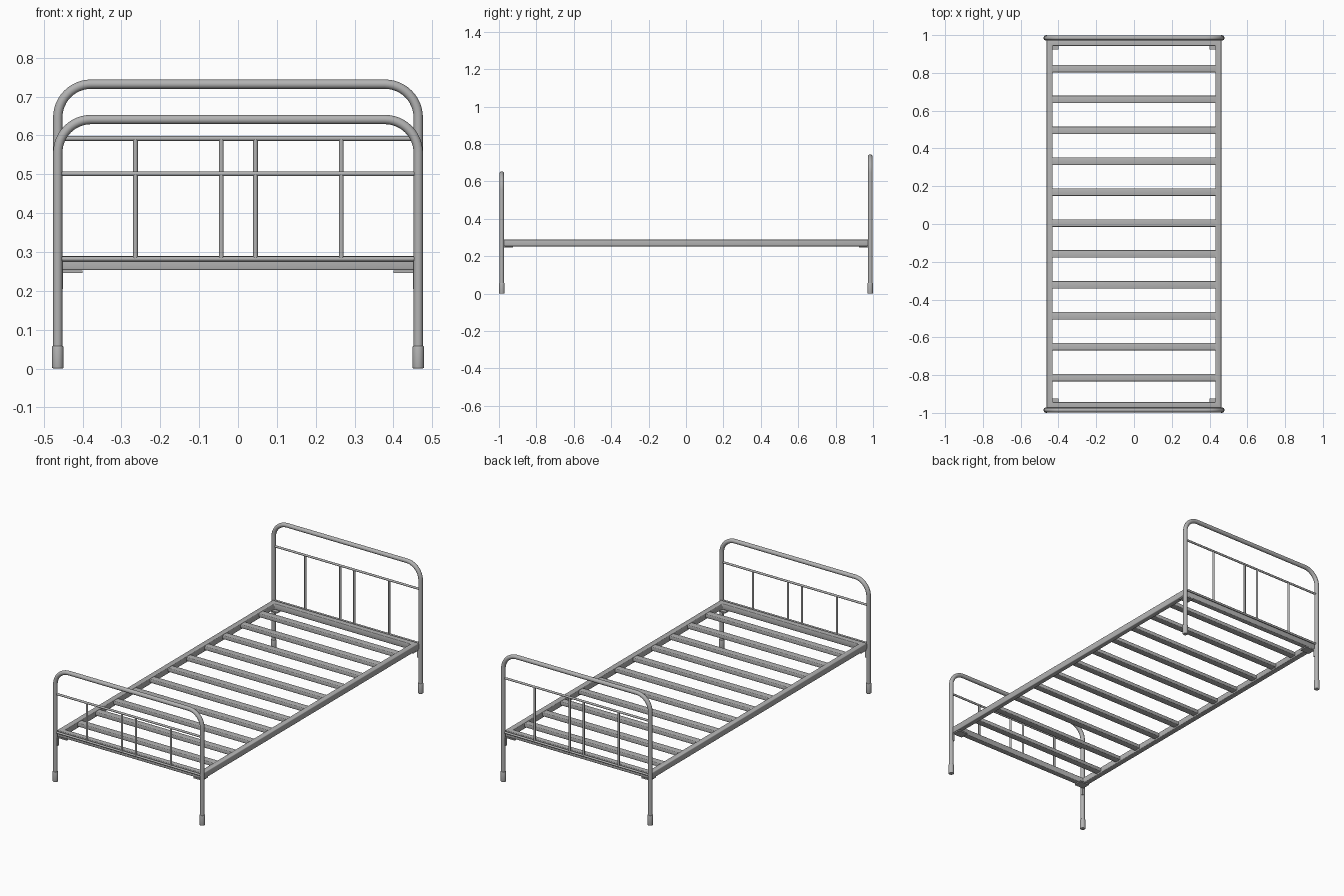
import bpy, bmesh
from math import sin, cos, pi, radians

cube = bpy.data.objects.get("Cube")
if cube:
    bpy.data.objects.remove(cube, do_unlink=True)

steel = bpy.data.materials.new("grey_steel")
steel.use_nodes = True
GREY = (0.45, 0.45, 0.45, 1)
steel.diffuse_color = GREY
steel.node_tree.nodes["Principled BSDF"].inputs["Base Color"].default_value = GREY

POST_X, POST_Y, TUBE = 0.464, 0.985, 0.012
FRAME_X, FRAME_Y, FRAME_W = 0.462, 0.974, 0.031
FRAME_LOW, FRAME_TOP = 0.253, 0.289
ROD = 0.006


def finish(obj, bevel=0, segments=3):
    """Give the part its material, rounded edges and smooth shading."""
    obj.data.materials.clear()
    obj.data.materials.append(steel)
    bpy.ops.object.select_all(action='DESELECT')
    obj.select_set(True)
    bpy.context.view_layer.objects.active = obj
    if bevel:
        mod = obj.modifiers.new("rounded_edges", 'BEVEL')
        mod.width, mod.segments = bevel, segments
        mod.limit_method = 'ANGLE'
        bpy.ops.object.modifier_apply(modifier=mod.name)
    bpy.ops.object.shade_smooth_by_angle(angle=radians(40))
    return obj


def mesh_object(name, bm):
    bmesh.ops.recalc_face_normals(bm, faces=bm.faces)
    mesh = bpy.data.meshes.new(name)
    bm.to_mesh(mesh)
    bm.free()
    obj = bpy.data.objects.new(name, mesh)
    bpy.context.collection.objects.link(obj)
    return obj


def box(name, center, size, bevel=0):
    bm = bmesh.new()
    bmesh.ops.create_cube(bm, size=1)
    bmesh.ops.scale(bm, vec=size, verts=bm.verts)
    bmesh.ops.translate(bm, vec=center, verts=bm.verts)
    return finish(mesh_object(name, bm), bevel)


def tube(name, points, radius, sides=6):
    curve = bpy.data.curves.new(name, 'CURVE')
    curve.dimensions = '3D'
    curve.bevel_depth = radius
    curve.bevel_resolution = sides
    curve.use_fill_caps = True
    spline = curve.splines.new('POLY')
    spline.points.add(len(points) - 1)
    for p, co in zip(spline.points, points):
        p.co = (*co, 1)
    obj = bpy.data.objects.new(name, curve)
    bpy.context.collection.objects.link(obj)
    bpy.ops.object.select_all(action='DESELECT')
    obj.select_set(True)
    bpy.context.view_layer.objects.active = obj
    bpy.ops.object.convert(target='MESH')
    return finish(bpy.context.object)


def end_board(name, y, top, rail_z):
    """Bent tube hoop with legs, two thin rails and four spindles."""
    bend = 0.086
    right = []
    for i in range(13):
        a = i / 12 * pi / 2
        right.append((POST_X - bend + bend * cos(a), y, top - bend + bend * sin(a)))
    left = [(-x, py, z) for x, py, z in reversed(right)]
    hoop = [(POST_X, y, 0.02)] + right + left + [(-POST_X, y, 0.02)]
    tube(name + "_hoop", hoop, TUBE)
    low_z = FRAME_TOP - ROD - 0.001
    for part, z in (("upper", rail_z), ("lower", low_z)):
        tube(f"{name}_{part}_rail", [(-POST_X, y, z), (POST_X, y, z)], ROD, 4)
    for i, x in enumerate((-0.264, -0.043, 0.045, 0.266)):
        tube(f"{name}_spindle_{i + 1}", [(x, y, low_z), (x, y, rail_z)], ROD, 4)


end_board("footboard", -POST_Y, 0.641, 0.501)
end_board("headboard", POST_Y, 0.732, 0.592)

# Mitred rectangular bed frame
bm = bmesh.new()
rings = []
for sx, sy in ((1, 1), (-1, 1), (-1, -1), (1, -1)):
    rings.append([bm.verts.new((sx * (FRAME_X - d), sy * (FRAME_Y - d), z))
                  for d, z in ((0, FRAME_LOW), (0, FRAME_TOP),
                               (FRAME_W, FRAME_TOP), (FRAME_W, FRAME_LOW))])
for i in range(4):
    a, b = rings[i], rings[(i + 1) % 4]
    for j in range(4):
        k = (j + 1) % 4
        bm.faces.new((a[j], a[k], b[k], b[j]))
finish(mesh_object("bed_frame", bm), 0.004)

# Slats spanning the frame
for i in range(11):
    box(f"slat_{i + 1}", (0, (i - 5) * 0.1636 + 0.005, 0.274),
        (2 * (FRAME_X - FRAME_W) + 0.008, 0.04, 0.022), 0.004)

# Foot caps and corner brackets
for sy, end in ((-1, "front"), (1, "back")):
    for sx, side in ((1, "left"), (-1, "right")):
        label = f"{end}_{side}"
        bm = bmesh.new()
        bmesh.ops.create_cone(bm, cap_ends=True, segments=24, radius1=0.0148,
                              radius2=0.0148, depth=0.058)
        bmesh.ops.translate(bm, vec=(sx * POST_X, sy * POST_Y, 0.029), verts=bm.verts)
        finish(mesh_object(f"{label}_foot_cap", bm), 0.004)
        box(f"{label}_bracket_plate", (sx * 0.429, sy * 0.95, 0.249),
            (0.058, 0.05, 0.007))
        box(f"{label}_bracket_strap", (sx * 0.457, sy * 0.979, 0.229),
            (0.013, 0.014, 0.048))
